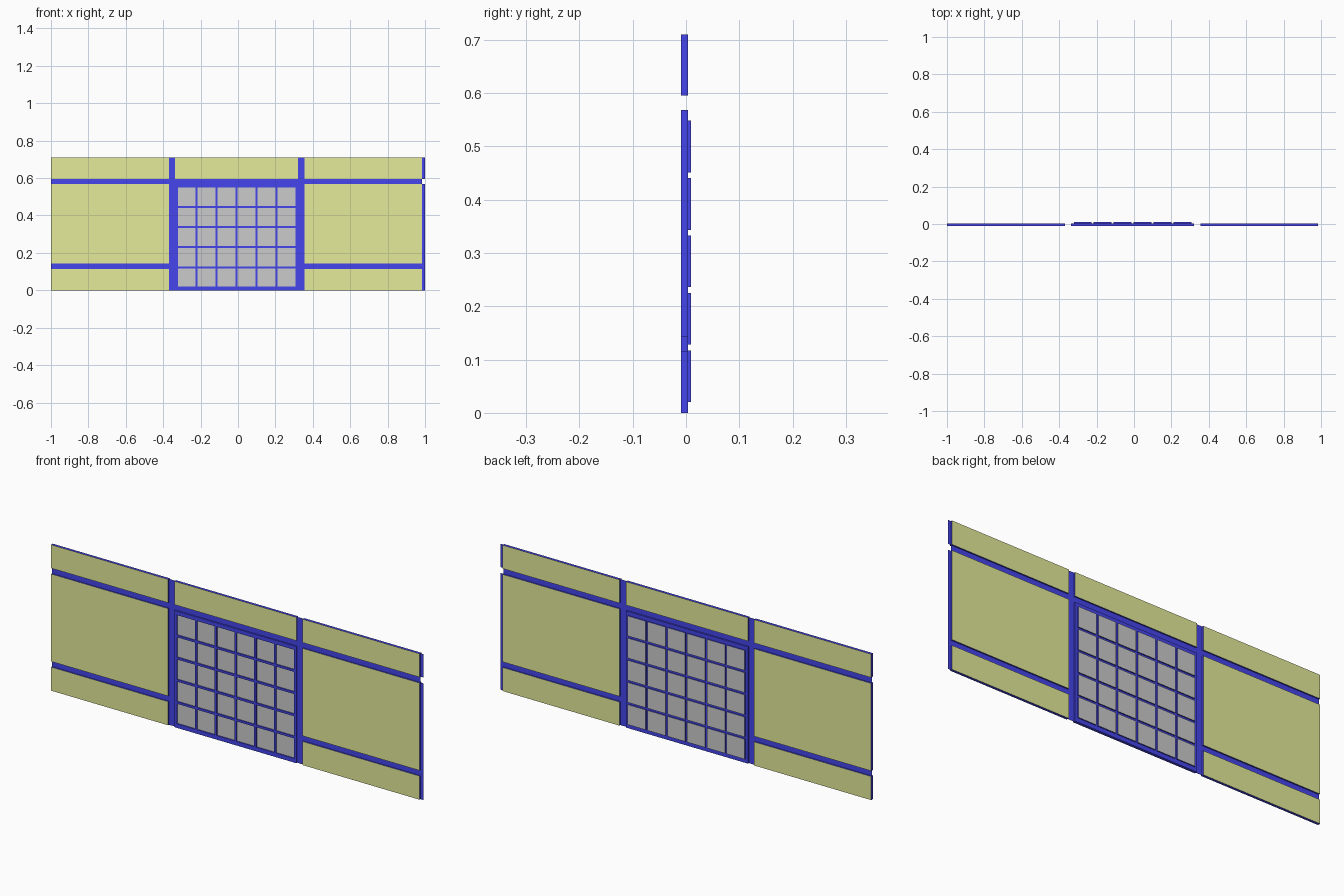
import bpy, bmesh

if "Cube" in bpy.data.objects:
    bpy.data.objects.remove(bpy.data.objects["Cube"])

Y0, Y1, YM = -0.0095, 0.004, -0.003     # front, back, groove backing
SHIFT = 0.0055                          # panes are set back by this much


def material(name, rgb):
    m = bpy.data.materials.new(name)
    m.diffuse_color = (*rgb, 1)
    m.use_nodes = True
    m.node_tree.nodes["Principled BSDF"].inputs["Base Color"].default_value = m.diffuse_color
    return m


BLUE = material("blue", (0.06, 0.06, 0.85))
YELLOW = material("yellow_green", (0.78, 0.83, 0.32))
GREY = material("grey", (0.75, 0.75, 0.75))


def finish(bm, name, mats):
    bmesh.ops.recalc_face_normals(bm, faces=bm.faces)
    me = bpy.data.meshes.new(name)
    bm.to_mesh(me)
    bm.free()
    for m in mats:
        me.materials.append(m)
    ob = bpy.data.objects.new(name, me)
    bpy.context.collection.objects.link(ob)


def panel(name, x0, x1, z0, z1):
    """Slab with coloured front and back and blue edges."""
    bm = bmesh.new()
    bmesh.ops.create_cube(bm, size=1)
    for v in bm.verts:
        v.co = (x1 if v.co.x > 0 else x0,
                Y1 if v.co.y > 0 else Y0,
                z1 if v.co.z > 0 else z0)
    bm.normal_update()
    for f in bm.faces:
        f.material_index = int(abs(f.normal.y) > 0.5)
    finish(bm, name, [BLUE, YELLOW])


def strip(name, x0, x1, z0, z1):
    """Thin sheet that closes a groove between slabs."""
    bm = bmesh.new()
    bm.faces.new([bm.verts.new(p) for p in
                  ((x0, YM, z0), (x1, YM, z0), (x1, YM, z1), (x0, YM, z1))])
    finish(bm, name, [BLUE])


# Layout of columns and rows
LEFT, MID, RIGHT = (-1, -0.37), (-0.336, 0.321), (0.355, 0.984)
LOW, MAIN, TOP = (0, 0.115), (0.142, 0.568), (0.596, 0.71)

# Wall slabs
for side, col in (("left", LEFT), ("right", RIGHT)):
    for level, row in (("lower", LOW), ("main", MAIN), ("upper", TOP)):
        panel(f"{side}_{level}_panel", *col, *row)
panel("window_head_panel", *MID, *TOP)

# Horizontal groove backings
strip("upper_horizontal_joint", LEFT[0], RIGHT[1], MAIN[1], TOP[0])
for side, col in (("left", LEFT), ("right", RIGHT)):
    strip(f"{side}_lower_joint", *col, LOW[1], MAIN[0])

# Vertical groove backings
for name, a, b in (("left", LEFT[1], MID[0]), ("right", MID[1], RIGHT[0]),
                   ("end", RIGHT[1], 1)):
    strip(f"{name}_vertical_joint_low", a, b, 0, MAIN[1])
    strip(f"{name}_vertical_joint_high", a, b, *TOP)


def cuts(lo, hi, first, last, count, gap):
    """Outer edges plus the two edges of every pane."""
    size = (last - first - gap * (count - 1)) / count
    out = [lo]
    for i in range(count):
        s = first + i * (size + gap)
        out += [s, s + size]
    return out + [hi]


# Window: blue slab whose pane cells are pushed backwards
xs = cuts(*MID, -0.322, 0.307, 6, 0.0105)
zs = cuts(*MAIN, 0.02, 0.549, 5, 0.0105)
zs[0] = 0
bm = bmesh.new()
panes = []
for y in (Y0, Y1):
    grid = [[bm.verts.new((x, y, z)) for z in zs] for x in xs]
    for i in range(len(xs) - 1):
        for j in range(len(zs) - 1):
            f = bm.faces.new((grid[i][j], grid[i + 1][j],
                              grid[i + 1][j + 1], grid[i][j + 1]))
            if i % 2 and j % 2:
                panes.append(f)
rims = [e for e in bm.edges if e.is_boundary]
bmesh.ops.bridge_loops(bm, edges=rims)
for f in bmesh.ops.extrude_discrete_faces(bm, faces=panes)["faces"]:
    f.material_index = 1
    bmesh.ops.translate(bm, verts=f.verts, vec=(0, SHIFT, 0))
finish(bm, "window_with_panes", [BLUE, GREY])
